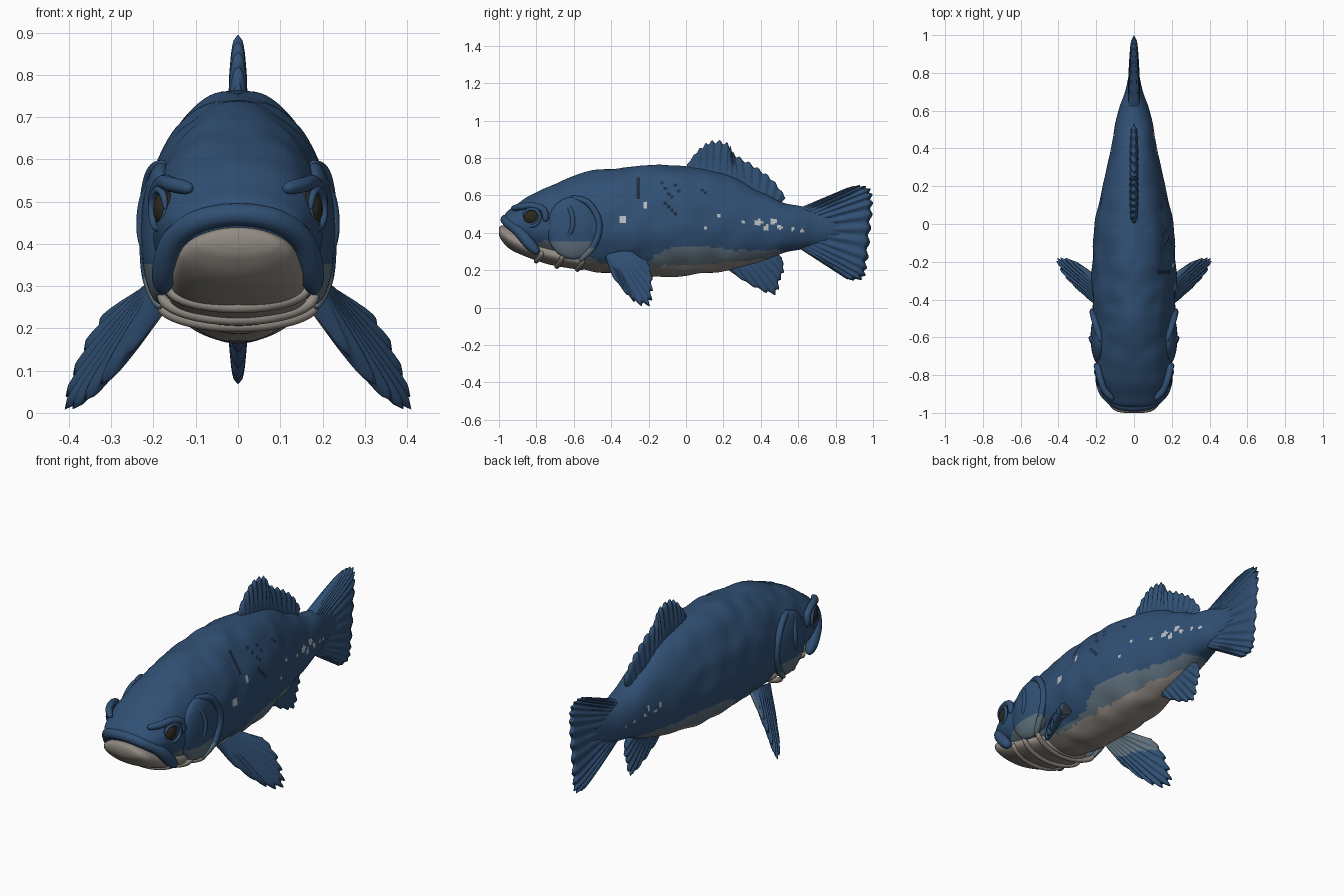
import bpy, bmesh, math
from mathutils import Vector, noise

cube = bpy.data.objects.get("Cube")
if cube:
    bpy.data.objects.remove(cube, do_unlink=True)


def material(name, rgb):
    m = bpy.data.materials.new(name)
    m.use_nodes = True
    m.diffuse_color = (*rgb, 1)
    bsdf = m.node_tree.nodes["Principled BSDF"]
    bsdf.inputs["Base Color"].default_value = (*rgb, 1)
    bsdf.inputs["Roughness"].default_value = 0.7
    return m


BLUE, GREY, BEIGE, WHITE, DARK, EYE = range(6)
MATS = [material("deep blue", (0.03, 0.08, 0.175)),
        material("grey blue", (0.115, 0.165, 0.205)),
        material("belly beige", (0.29, 0.26, 0.23)),
        material("pale fleck", (0.5, 0.52, 0.54)),
        material("dark scar", (0.012, 0.025, 0.05)),
        material("eye brown", (0.025, 0.022, 0.014))]


def spline(pts, t):
    """Catmull-Rom point at t in 0..1 along a list of tuples."""
    s = min(max(t, 0), 1) * (len(pts) - 1)
    i = min(int(s), len(pts) - 2)
    f = s - i
    a, b, c, d = (pts[min(max(k, 0), len(pts) - 1)] for k in range(i - 1, i + 3))
    return [0.5 * (2 * q + (r - p) * f + (2 * p - 5 * q + 4 * r - s4) * f * f
                   + (3 * q - p - 3 * r + s4) * f ** 3)
            for p, q, r, s4 in zip(a, b, c, d)]


def level(table, y):
    """Linear lookup of z by y."""
    for (y0, z0), (y1, z1) in zip(table, table[1:]):
        if y <= y1:
            return z0 + (z1 - z0) * max(0, (y - y0) / (y1 - y0))
    return table[-1][1]


# Colour borders along the flank
BLUE_EDGE = [(-.85, .34), (-.7, .36), (-.58, .32), (-.5, .26), (-.4, .235), (-.2, .25),
             (-.1, .315), (.1, .33), (.3, .305), (.5, .31), (.62, .28)]
BEIGE_EDGE = [(-.85, .3), (-.6, .26), (-.4, .225), (0, .225), (.2, .24), (.4, .262), (.62, .27)]
FLECKS = [(-.34, .47, .02), (-.22, .545, .012), (.18, .49, .012), (.31, .46, .01),
          (.39, .455, .018), (.43, .43, .016), (.47, .46, .016), (.5, .43, .014),
          (.57, .42, .01), (.62, .41, .009), (.1, .42, .008)]
SCARS = [(-.26, .69, -.26, .58), (-.13, .67, -.08, .59), (-.09, .6, -.04, .55),
         (-.12, .57, -.05, .5), (-.06, .66, -.03, .61), (.08, .64, .11, .61)]


def flank_colour(c):
    jag = 0.014 * noise.noise(Vector((c.y * 22, c.z * 22, 3)))
    if c.z < level(BEIGE_EDGE, c.y) + jag:
        return BEIGE
    if c.z < level(BLUE_EDGE, c.y) + jag:
        return GREY
    for y, z, r in FLECKS:
        if (c.x > 0 or y > .38) and math.hypot(c.y - y, c.z - z) < r * (1 if c.x > 0 else .7):
            return WHITE
    for y0, z0, y1, z1 in SCARS:
        f = (z0 - c.z) / (z0 - z1)
        if c.x > 0 and 0 < f < 1 and abs(c.y - y0 - (y1 - y0) * f) < .007:
            return DARK
    return BLUE


def finish(name, bm, colour):
    bmesh.ops.remove_doubles(bm, verts=bm.verts, dist=1e-5)
    bmesh.ops.recalc_face_normals(bm, faces=bm.faces)
    bm.normal_update()
    for f in bm.faces:
        f.smooth = True
        f.material_index = colour(f) if callable(colour) else colour
    me = bpy.data.meshes.new(name)
    bm.to_mesh(me)
    bm.free()
    for m in MATS:
        me.materials.append(m)
    ob = bpy.data.objects.new(name, me)
    bpy.context.collection.objects.link(ob)
    return ob


def loft(name, stations, rings, sides, lump, colour):
    """Oval rings along y from stations (y, top, bottom, half width)."""
    bm = bmesh.new()
    rows = []
    for i in range(rings):
        y, top, bot, w = spline(stations, i / (rings - 1))
        mid = bot + .45 * (top - bot)
        row = []
        for k in range(sides):
            a = 2 * math.pi * k / sides
            x, s = w * math.cos(a), math.sin(a)
            z = mid + s * (top - mid if s > 0 else mid - bot)
            n = 1 + lump * noise.noise(Vector((abs(x) * 9, y * 9, z * 9)))
            row.append(bm.verts.new((x * n, y, mid + (z - mid) * n)))
        rows.append(row)
    for a, b in zip(rows, rows[1:]):
        for k in range(sides):
            j = (k + 1) % sides
            bm.faces.new((a[k], a[j], b[j], b[k]))
    bm.faces.new(rows[0])
    bm.faces.new(rows[-1])
    return finish(name, bm, colour)


def fin(name, root, tip, normal, thick, rays, rib, serr, colour=BLUE, side=1):
    """Two ribbed sheets between a root curve and a tip curve."""
    bm = bmesh.new()
    nu, nv = rays * 8, 14
    n = Vector(normal).normalized()
    for s in (1, -1):
        grid = []
        for i in range(nu + 1):
            u = i / nu
            a, b = Vector(spline(root, u)), Vector(spline(tip, u))
            wave = math.sin(2 * math.pi * rays * u)
            row = []
            for j in range(nv + 1):
                v = j / nv
                edge = math.sqrt(max(0, (1 - abs(2 * u - 1) ** 8) * (1 - v ** 10)))
                off = (thick * (1 - .6 * v) + rib * wave * min(1, 2 * v)) * edge
                p = a.lerp(b, v * (1 + serr * (wave - 1) * v)) + n * (s * off)
                row.append(bm.verts.new((p.x * side, p.y, p.z)))
            grid.append(row)
        for p, q in zip(grid, grid[1:]):
            for j in range(nv):
                bm.faces.new((p[j], p[j + 1], q[j + 1], q[j]))
    return finish(name, bm, colour)


def ball(name, centre, radii, colour):
    bm = bmesh.new()
    bmesh.ops.create_uvsphere(bm, u_segments=40, v_segments=28, radius=1)
    for v in bm.verts:
        v.co = Vector(centre) + Vector(c * r for c, r in zip(v.co, radii))
    return finish(name, bm, colour)


def tube(name, pts, radius, colour, fat=lambda t: 1, steps=48):
    """Round tube along a spline with tapered ends."""
    bm = bmesh.new()
    rows = []
    for i in range(steps + 1):
        t = i / steps
        p = Vector(spline(pts, t))
        d = (Vector(spline(pts, t + .01)) - Vector(spline(pts, t - .01))).normalized()
        e = d.cross(Vector((0, .9, .45))).normalized()
        g = d.cross(e)
        r = radius * fat(t) * max(.15, (1 - abs(2 * t - 1) ** 8)) ** .5
        rows.append([bm.verts.new(p + (e * math.cos(k * math.pi / 6) + g * math.sin(k * math.pi / 6)) * r)
                     for k in range(12)])
    for a, b in zip(rows, rows[1:]):
        for k in range(12):
            bm.faces.new((a[k], a[k - 1], b[k - 1], b[k]))
    bm.faces.new(rows[0])
    bm.faces.new(rows[-1])
    return finish(name, bm, colour)


# Body and head in one loft
loft("body", [(-.97, .495, .45, .07), (-.955, .515, .41, .115), (-.92, .54, .37, .155),
              (-.85, .59, .31, .187), (-.78, .625, .27, .2), (-.68, .67, .24, .205),
              (-.55, .715, .205, .213), (-.4, .742, .18, .22), (-.2, .757, .168, .221),
              (0, .757, .17, .207), (.2, .715, .195, .165), (.4, .62, .245, .122),
              (.53, .56, .295, .1), (.62, .54, .312, .078), (.7, .525, .33, .048),
              (.8, .5, .36, .026), (.9, .46, .39, .008)],
     180, 104, .045, lambda f: flank_colour(f.calc_center_median()))

# Lower jaw, upper lip and throat folds
loft("lower_jaw", [(-1, .425, .39, .05), (-.99, .438, .365, .095), (-.955, .438, .325, .13),
                   (-.9, .42, .29, .147), (-.8, .38, .25, .158), (-.68, .34, .22, .16),
                   (-.55, .31, .2, .14)], 50, 64, .05, BEIGE)
half = [(.178, -.79, .29), (.172, -.84, .345), (.15, -.895, .41), (.09, -.95, .455)]
mirrored = [(-x, y, z) for x, y, z in reversed(half)]
tube("upper_lip", half + [(0, -.965, .47)] + mirrored, .027, BLUE,
     lambda t: 1 + .25 * abs(2 * t - 1))
for i, (y, z, w) in enumerate([(-.8, .3, .165), (-.69, .285, .185), (-.58, .265, .188)]):
    low = z - [.05, .064, .06][i]
    arc = [(w * math.cos(a), y + .03 * math.cos(a) ** 2, z - (z - low) * math.sin(a))
           for a in [math.pi * k / 8 for k in range(9)]]
    tube("throat_fold_%d" % i, arc, .014, BEIGE)

# Cheeks, gill covers, eyes and pectoral fins on both sides
for s, tag in ((1, "left"), (-1, "right")):
    ball("gill_cover_" + tag, (s * .182, -.6, .425), (.048, .145, .168),
         lambda f: BLUE if f.calc_center_median().z > .345 else GREY)
    tube("gill_rim_" + tag, [(s * .175, -.62, .59), (s * .203, -.53, .565), (s * .217, -.475, .49),
                             (s * .217, -.465, .41), (s * .21, -.5, .32), (s * .185, -.57, .25)],
         .017, lambda f: BLUE if f.calc_center_median().z > .32 else GREY)
    tube("cheek_ridge_" + tag, [(s * .195, -.64, .56), (s * .222, -.61, .5),
                                (s * .226, -.61, .42), (s * .2, -.66, .34)], .013, BLUE)
    tube("brow_" + tag, [(s * .11, -.93, .53), (s * .155, -.88, .54), (s * .178, -.82, .545),
                         (s * .193, -.76, .52), (s * .198, -.75, .46)], .018, BLUE)
    ball("eye_" + tag, (s * .17, -.825, .482), (.031, .043, .043), EYE)
    ring = [(s * (.188 - .016 * math.cos(a)), -.825 - .043 * math.cos(a), .482 + .046 * math.sin(a))
            for a in [2 * math.pi * k / 12 for k in range(13)]]
    tube("eye_socket_" + tag, ring, .009, BLUE)
    fin("pectoral_fin_" + tag,
        [(.185, -.43, .265), (.19, -.39, .275), (.195, -.34, .285), (.2, -.28, .285)],
        [(.245, -.39, .16), (.33, -.31, .06), (.385, -.25, .012), (.412, -.19, .012),
         (.395, -.178, .08), (.355, -.18, .17), (.3, -.205, .25)],
        (.8, -.1, .6), .03, 9, .004, .04,
        lambda f, s=s: GREY if f.normal.x * s < -.3 and f.calc_center_median().z > .19 else BLUE, s)

# Fins on the centre line
fin("dorsal_fin", [(0, .0, .73), (0, .12, .71), (0, .25, .67), (0, .38, .6), (0, .5, .55)],
    [(0, .005, .765), (0, .07, .85), (0, .14, .895), (0, .225, .882), (0, .26, .825),
     (0, .36, .765), (0, .46, .69), (0, .535, .59)],
    (1, 0, 0), .024, 15, .004, .05)
fin("anal_fin", [(0, .21, .22), (0, .3, .24), (0, .4, .26), (0, .48, .3)],
    [(0, .235, .195), (0, .31, .14), (0, .41, .085), (0, .485, .07), (0, .505, .14),
     (0, .525, .2), (0, .515, .265)],
    (1, 0, 0), .024, 9, .004, .05)
fin("tail_fin", [(0, .6, .53), (0, .62, .47), (0, .62, .39), (0, .6, .32)],
    [(0, .86, .64), (0, .925, .655), (0, .988, .635), (0, 1, .55), (0, .988, .4),
     (0, .972, .24), (0, .95, .155), (0, .87, .145)],
    (1, 0, 0), .034, 15, .005, .02)
